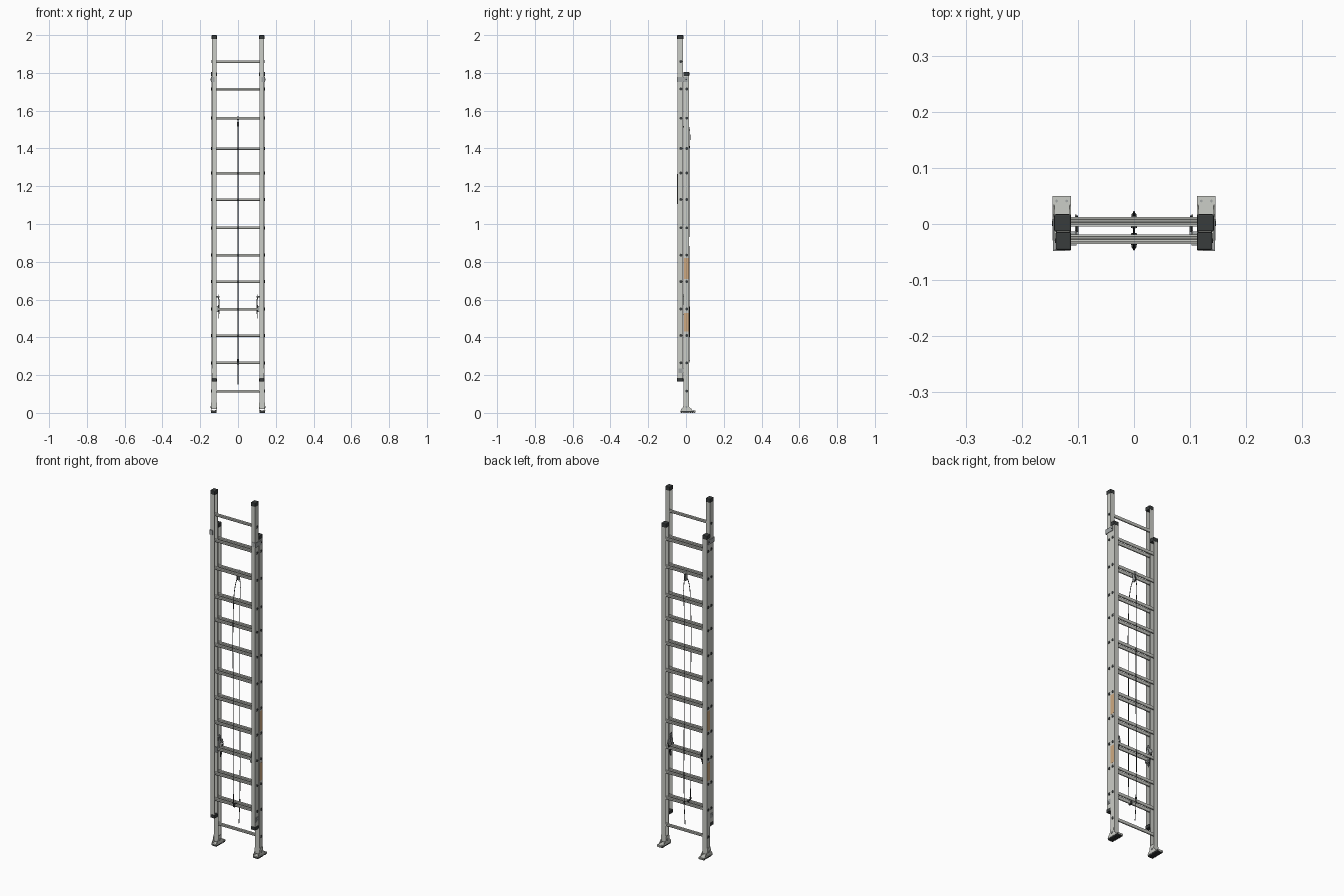
import bpy, bmesh, math
from mathutils import Vector

if "Cube" in bpy.data.objects:
    bpy.data.objects.remove(bpy.data.objects["Cube"])


def material(name, rgb):
    m = bpy.data.materials.new(name)
    m.diffuse_color = (*rgb, 1)
    m.use_nodes = True
    m.node_tree.nodes["Principled BSDF"].inputs["Base Color"].default_value = m.diffuse_color
    return m


ALU = material("aluminium", (0.60, 0.61, 0.57))
DARK = material("black_plastic", (0.04, 0.045, 0.045))
TAN = material("label_tan", (0.62, 0.40, 0.22))
STEEL = material("steel", (0.36, 0.38, 0.38))


def finish(name, bm, mat, smooth=False):
    bmesh.ops.recalc_face_normals(bm, faces=bm.faces)
    me = bpy.data.meshes.new(name)
    bm.to_mesh(me)
    bm.free()
    ob = bpy.data.objects.new(name, me)
    bpy.context.collection.objects.link(ob)
    me.materials.append(mat)
    if smooth:
        bpy.ops.object.select_all(action='DESELECT')
        ob.select_set(True)
        bpy.context.view_layer.objects.active = ob
        bpy.ops.object.shade_smooth_by_angle(angle=math.radians(40))
    return ob


def prism(name, pts, axis, a, b, mat, smooth=False):
    """Extrude a 2D profile along x (y,z profile), y (x,z) or z (x,y)."""
    place = {'x': lambda u, v, t: (t, u, v),
             'y': lambda u, v, t: (u, t, v),
             'z': lambda u, v, t: (u, v, t)}[axis]
    bm = bmesh.new()
    rings = [[bm.verts.new(place(u, v, t)) for u, v in pts] for t in (a, b)]
    n = len(pts)
    for i in range(n):
        j = (i + 1) % n
        bm.faces.new((rings[0][i], rings[0][j], rings[1][j], rings[1][i]))
    bm.faces.new(rings[0])
    bm.faces.new(rings[1])
    return finish(name, bm, mat, smooth)


def box(name, x, y, z, mat, bevel=0):
    x = sorted(x)
    ob = prism(name, [(x[0], y[0]), (x[1], y[0]), (x[1], y[1]), (x[0], y[1])],
               'z', z[0], z[1], mat)
    if bevel:
        m = ob.modifiers.new("bevel", 'BEVEL')
        m.width, m.segments = bevel, 2
    return ob


def disc(u, v, r, n=12):
    return [(u + r * math.cos(2 * math.pi * i / n), v + r * math.sin(2 * math.pi * i / n))
            for i in range(n)]


def tube(name, pts, r, mat):
    cu = bpy.data.curves.new(name, 'CURVE')
    cu.dimensions = '3D'
    cu.bevel_depth, cu.bevel_resolution, cu.resolution_u = r, 1, 6
    cu.use_fill_caps = True
    sp = cu.splines.new('BEZIER')
    sp.bezier_points.add(len(pts) - 1)
    for bp, p in zip(sp.bezier_points, pts):
        bp.co = Vector(p)
        bp.handle_left_type = bp.handle_right_type = 'AUTO'
    ob = bpy.data.objects.new(name, cu)
    bpy.context.collection.objects.link(ob)
    cu.materials.append(mat)


def channel(s, xi, xo, y0, y1, t=0.0028):
    """C section: web on the outside, flanges pointing inward."""
    return [(s * x, y) for x, y in [
        (xi, y0), (xo, y0), (xo, y1), (xi, y1), (xi, y1 - t),
        (xo - t, y1 - t), (xo - t, y0 + t), (xi, y0 + t)]]


rung_z = [0.115, 0.265, 0.41, 0.55, 0.695, 0.835, 0.98, 1.13, 1.27, 1.40, 1.56, 1.715, 1.86]
# section: rail x range, rail y range, rail z range, rung centre y, rung heights
sections = {
    "base": (0.114, 0.1405, -0.012, 0.016, 0.02, 1.795, 0.004, rung_z[:-1]),
    "fly": (0.114, 0.1375, -0.045, -0.0155, 0.17, 1.99, -0.027, rung_z[1:])}

for sec, (xi, xo, y0, y1, z0, z1, yc, heights) in sections.items():
    # rungs: flat grooved tread on top, rounded underside
    for z in heights:
        prof = [(yc + u, z + v) for u, v in [
            (-0.0085, 0.006), (-0.005, 0.006), (-0.004, 0.005), (-0.001, 0.005),
            (0, 0.006), (0.001, 0.005), (0.004, 0.005), (0.005, 0.006), (0.0085, 0.006),
            (0.0085, 0.001), (0.006, -0.004), (0.0025, -0.007), (-0.0025, -0.007),
            (-0.006, -0.004), (-0.0085, 0.001)]]
        prism(sec + "_rung", prof, 'x', -xo + 0.002, xo - 0.002, ALU)
    for s in (-1, 1):
        prism(sec + "_rail", channel(s, xi, xo, y0, y1), 'z', z0, z1, ALU)
        # rung plugs on the outside of the web and collars on the inside
        for z in heights:
            prism(sec + "_rung_plug", disc(yc, z, 0.0078), 'x', s * (xo - 0.001),
                  s * (xo + 0.002), DARK, True)
            prism(sec + "_rung_collar", disc(yc, z, 0.0105), 'x', s * (xo - 0.006),
                  s * (xo - 0.002), ALU, True)
        # rail end caps
        box(sec + "_top_cap", (s * (xi - 0.002), s * (xo + 0.002)), (y0 - 0.0015, y1 + 0.0015),
            (z1 - 0.012, z1 + 0.01), DARK, 0.003)
        if sec == "fly":
            box("fly_bottom_cap", (s * (xi - 0.002), s * (xo + 0.002)), (y0 - 0.002, y1 + 0.0015),
                (z0 - 0.004, z0 + 0.014), DARK, 0.002)

for s in (-1, 1):
    # upper guide bracket hooking round the fly rail
    guide = [(0.1405, 0.008), (0.144, 0.008), (0.144, -0.0485), (0.124, -0.0485),
             (0.124, -0.0455), (0.1415, -0.0455), (0.1415, -0.006), (0.1405, -0.006)]
    prism("upper_guide_bracket", [(s * x, y) for x, y in guide], 'z', 1.752, 1.778, STEEL)
    prism("guide_rivet", disc(0.001, 1.765, 0.004), 'x', s * 0.143, s * 0.1455, DARK, True)
    # lower guide bracket on the fly rail
    box("lower_guide_bracket", (s * 0.137, s * 0.139), (-0.04, -0.012), (0.21, 0.235), STEEL)
    prism("guide_rivet", disc(-0.03, 0.222, 0.004), 'x', s * 0.138, s * 0.1405, STEEL, True)

    # labels outside the base rails and inside the webs
    for a, b in ((0.43, 0.53), (0.71, 0.82)):
        box("outer_label", (s * 0.1400, s * 0.1410), (-0.011, 0.015), (a, b), TAN)
    box("inner_label", (s * 0.1340, s * 0.1350), (-0.041, -0.019), (1.61, 1.67), TAN)
    box("inner_label", (s * 0.1370, s * 0.1380), (-0.008, 0.012), (0.74, 0.80), TAN)

    # rung lock: hooked plate, pivoting finger, spring rod and bolt
    hook = [(-0.037, 0.535), (-0.019, 0.535), (-0.016, 0.572), (-0.003, 0.582), (0.012, 0.570),
            (0.017, 0.576), (0.013, 0.592), (-0.004, 0.604), (-0.012, 0.628), (-0.022, 0.628),
            (-0.030, 0.590)]
    prism("rung_lock_plate", hook, 'x', s * 0.1025, s * 0.1055, STEEL)
    finger = [(-0.012, 0.500), (-0.004, 0.505), (0.015, 0.560), (0.013, 0.572),
              (0.006, 0.566), (-0.015, 0.520)]
    prism("rung_lock_finger", finger, 'x', s * 0.0995, s * 0.1022, DARK)
    prism("rung_lock_bolt", disc(-0.017, 0.615, 0.0035), 'x', s * 0.099, s * 0.114, STEEL, True)
    tube("rung_lock_spring", [(s * 0.101, -0.017, 0.615), (s * 0.100, -0.004, 0.575),
                              (s * 0.101, -0.008, 0.505)], 0.0014, STEEL)
    box("rung_lock_strap", (s * 0.1025, s * 0.118), (-0.038, -0.035), (0.535, 0.565), STEEL)

    # swivel shoe: two flared cheeks, sole plate, ribbed rubber pad, pivot bolt
    cheek = [(-0.028, 0.012), (-0.026, 0.020), (-0.015, 0.032), (-0.012, 0.055), (0.014, 0.055),
             (0.017, 0.032), (0.030, 0.020), (0.034, 0.012)]
    for x in (0.1125, 0.1415):
        prism("shoe_cheek", cheek, 'x', s * x, s * (x + 0.0025), ALU)
    box("shoe_sole_plate", (s * 0.1125, s * 0.145), (-0.029, 0.050), (0.009, 0.013), ALU)
    box("shoe_pad", (s * 0.114, s * 0.1435), (-0.028, 0.046), (0.003, 0.009), DARK)
    for i in range(8):
        y = -0.027 + i * 0.0098
        box("shoe_pad_rib", (s * 0.114, s * 0.1435), (y, y + 0.005), (0, 0.003), DARK)
    for i in range(5):
        x = 0.114 + i * 0.0064
        box("shoe_spur", (s * x, s * (x + 0.004)), (0.047, 0.050), (0.003, 0.009), ALU)
    prism("shoe_pivot_bolt", disc(0.002, 0.032, 0.006, 6), 'x', s * 0.1105, s * 0.1465, STEEL)
    for x in (0.120, 0.138):
        prism("shoe_rivet", disc(s * x, 0.041, 0.0025, 8), 'z', 0.012, 0.0145, STEEL)

# pulley hung from an upper base rung
for x in (-0.005, 0.0035):
    prism("pulley_cheek", [(-0.007, 1.515), (0.013, 1.515), (0.010, 1.556), (-0.004, 1.556)],
          'x', x, x + 0.0015, STEEL)
prism("pulley_wheel", disc(0.003, 1.527, 0.011, 20), 'x', -0.003, 0.003, DARK, True)
prism("pulley_axle", disc(0.003, 1.527, 0.003), 'x', -0.0065, 0.0065, STEEL, True)
box("pulley_clamp", (-0.006, 0.006), (-0.006, 0.014), (1.551, 1.568), STEEL, 0.002)

# rope: front strand up to the pulley, rear strand down to a loose tail
tube("rope", [(0, -0.039, 0.268), (0, -0.042, 0.40), (0, -0.042, 0.90), (0, -0.041, 1.36),
              (0, -0.028, 1.48), (0, -0.008, 1.527), (0, 0.003, 1.540), (0, 0.0155, 1.515),
              (0, 0.0165, 1.36), (0, 0.0155, 0.90), (0, 0.0155, 0.265), (0, 0.008, 0.15)],
     0.0019, DARK)

# rope clamp and knot at the lowest fly rung
box("rope_clamp", (-0.006, 0.006), (-0.038, -0.016), (0.256, 0.274), DARK, 0.003)
for y, z in ((-0.040, 0.280), (0.0155, 0.275)):
    bm = bmesh.new()
    bmesh.ops.create_uvsphere(bm, u_segments=10, v_segments=8, radius=0.005)
    bmesh.ops.scale(bm, vec=(1, 0.9, 1.7), verts=bm.verts)
    bmesh.ops.translate(bm, vec=(0, y, z), verts=bm.verts)
    finish("rope_knot", bm, DARK, True)
